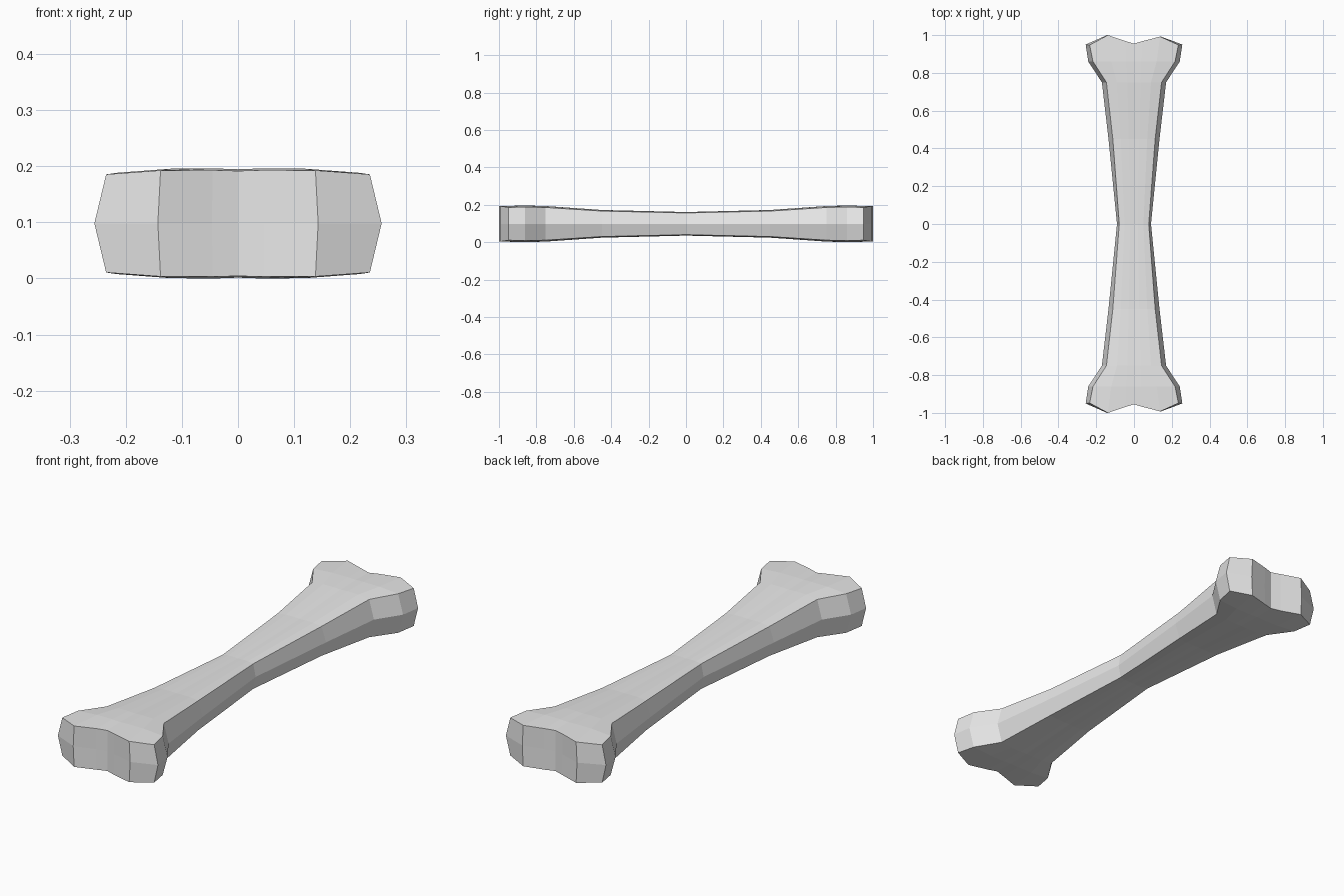
import bpy
import bmesh

if "Cube" in bpy.data.objects:
    bpy.data.objects.remove(bpy.data.objects["Cube"], do_unlink=True)

MID = 0.098

# Half cross-sections: distance along shaft, side ridge x, top edge x,
# shoulder x, inner x, half height
STATIONS = [
    (0.0, 0.09, 0.078, 0.05, 0.02, 0.063),
    (0.45, 0.135, 0.112, 0.07, 0.028, 0.074),
    (0.75, 0.17, 0.146, 0.09, 0.035, 0.095),
    (0.86, 0.242, 0.217, 0.12, 0.04, 0.098),
    (0.95, 0.256, 0.235, 0.138, 0.045, 0.095),
]
# Height factors for centre, inner, shoulder and edge columns
CROWN = (0.985, 1.0, 0.995, 0.92)
# Knuckle outline: extra length of each column at the bone ends
KNUCKLE = (0.005, 0.018, 0.045, -0.002)


def make_ring(bm, station, end):
    """One closed section: top row, right ridge, bottom row, left ridge."""
    y, ridge, edge, shoulder, inner, half = station
    xs = (0, inner, shoulder, edge)
    tip = y == STATIONS[-1][0]
    rows = []
    for side in (1, -1):
        row = []
        for i in range(-3, 4):
            k = abs(i)
            sx = -1 if i < 0 else 1
            length = y + (KNUCKLE[k] if tip else 0)
            if tip and i == -2:
                length += 0.005
            elif tip and i == 2:
                length -= 0.003
            row.append(bm.verts.new((sx * xs[k], end * length,
                                     MID + side * half * CROWN[k])))
        rows.append(row)
    left = bm.verts.new((-ridge, end * y, MID))
    right = bm.verts.new((ridge, end * y, MID))
    return rows[0], right, rows[1], left


def loop(ring):
    top, right, bottom, left = ring
    return top + [right] + bottom[::-1] + [left]


def cap(bm, ring):
    """Close a bone end with two bands meeting at a bowed middle row."""
    top, right, bottom, left = ring
    middle = [left]
    for v in top[1:-1]:
        middle.append(bm.verts.new((v.co.x * 1.035, v.co.y, MID)))
    middle.append(right)
    for row in (top, bottom):
        for i in range(len(row) - 1):
            bm.faces.new((row[i], row[i + 1], middle[i + 1], middle[i]))


# Whole bone: shaft and knuckles lofted through the sections
bm = bmesh.new()
rings = [make_ring(bm, s, -1) for s in reversed(STATIONS)]
rings += [make_ring(bm, s, 1) for s in STATIONS[1:]]
for a, b in zip(rings, rings[1:]):
    la, lb = loop(a), loop(b)
    n = len(la)
    for i in range(n):
        j = (i + 1) % n
        bm.faces.new((la[i], la[j], lb[j], lb[i]))
cap(bm, rings[0])
cap(bm, rings[-1])
bmesh.ops.recalc_face_normals(bm, faces=bm.faces)

mesh = bpy.data.meshes.new("bone")
bm.to_mesh(mesh)
bm.free()
bone = bpy.data.objects.new("bone", mesh)
bpy.context.collection.objects.link(bone)

# Pale grey bone colour
grey = bpy.data.materials.new("pale_grey")
grey.use_nodes = True
grey.diffuse_color = (0.8, 0.8, 0.8, 1)
grey.node_tree.nodes["Principled BSDF"].inputs["Base Color"].default_value = (0.8, 0.8, 0.8, 1)
mesh.materials.append(grey)
